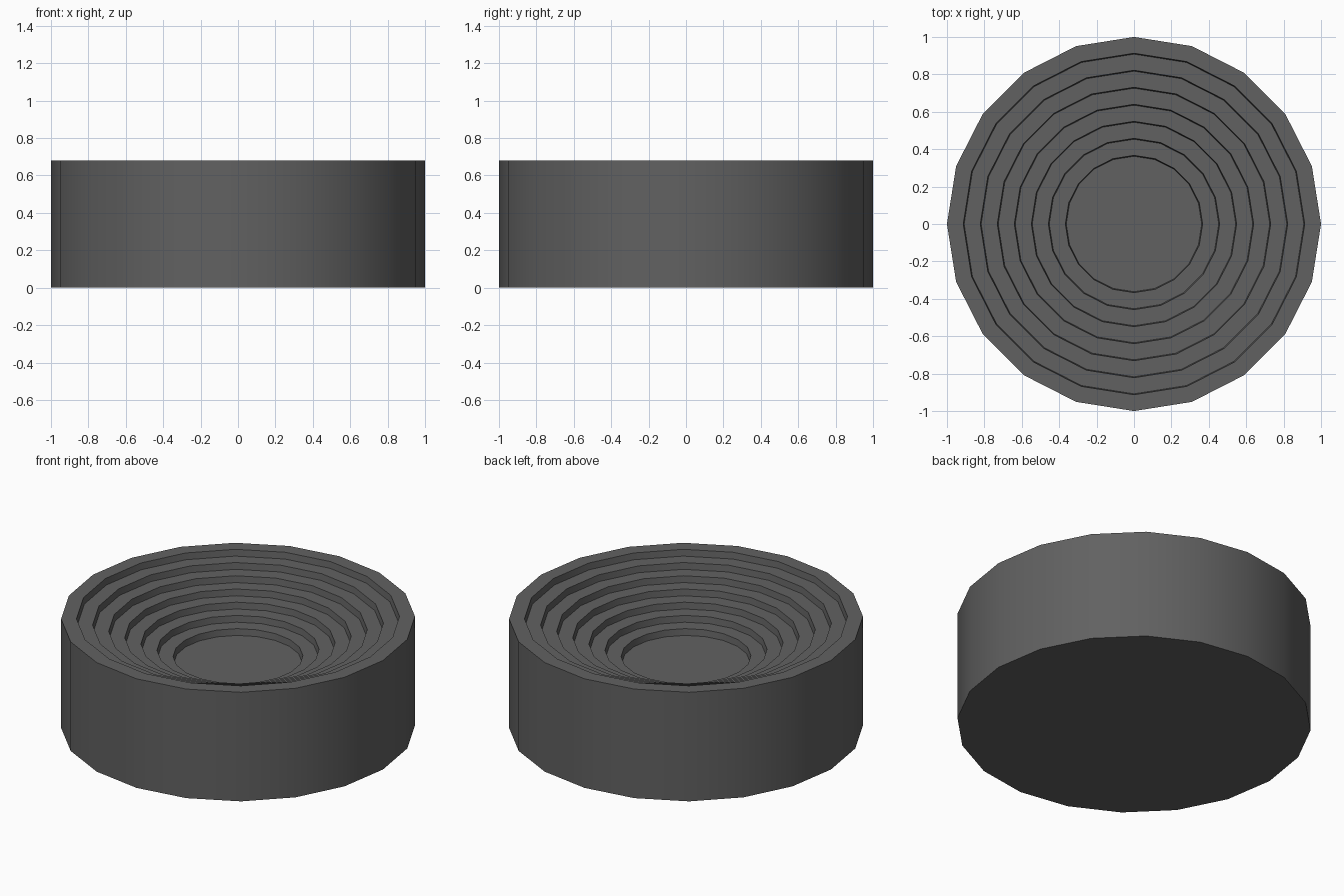
import bpy, bmesh
from math import cos, sin, tau

if "Cube" in bpy.data.objects:
    bpy.data.objects.remove(bpy.data.objects["Cube"])

SIDES, HEIGHT, STEP = 20, 0.68, 0.04

# Profile from the outer bottom edge, over the rim and down the steps
profile = [(1.0, 0.0), (1.0, HEIGHT)]
for i in range(7):
    r = 0.913 - i * 0.091
    z = HEIGHT - i * STEP
    profile += [(r, z), (r - 0.005, z - STEP)]

# Spin the profile into a 20-sided stepped bowl
bm = bmesh.new()
rings = [[bm.verts.new((r * cos(tau * k / SIDES), r * sin(tau * k / SIDES), z))
          for k in range(SIDES)] for r, z in profile]
for a, b in zip(rings, rings[1:]):
    for k in range(SIDES):
        n = (k + 1) % SIDES
        bm.faces.new((a[k], a[n], b[n], b[k]))

# Flat underside and bowl floor
bm.faces.new(rings[0][::-1])
bm.faces.new(rings[-1])
bmesh.ops.recalc_face_normals(bm, faces=bm.faces)

mesh = bpy.data.meshes.new("stepped_bowl")
bm.to_mesh(mesh)
bm.free()
bowl = bpy.data.objects.new("stepped_bowl", mesh)
bpy.context.collection.objects.link(bowl)

# Dark grey finish
mat = bpy.data.materials.new("dark_grey")
mat.diffuse_color = (0.12, 0.12, 0.12, 1)
mat.use_nodes = True
mat.node_tree.nodes["Principled BSDF"].inputs["Base Color"].default_value = mat.diffuse_color
mesh.materials.append(mat)

# Smooth round walls, crisp step edges
bpy.context.view_layer.objects.active = bowl
bowl.select_set(True)
bpy.ops.object.shade_smooth_by_angle(angle=0.52)
